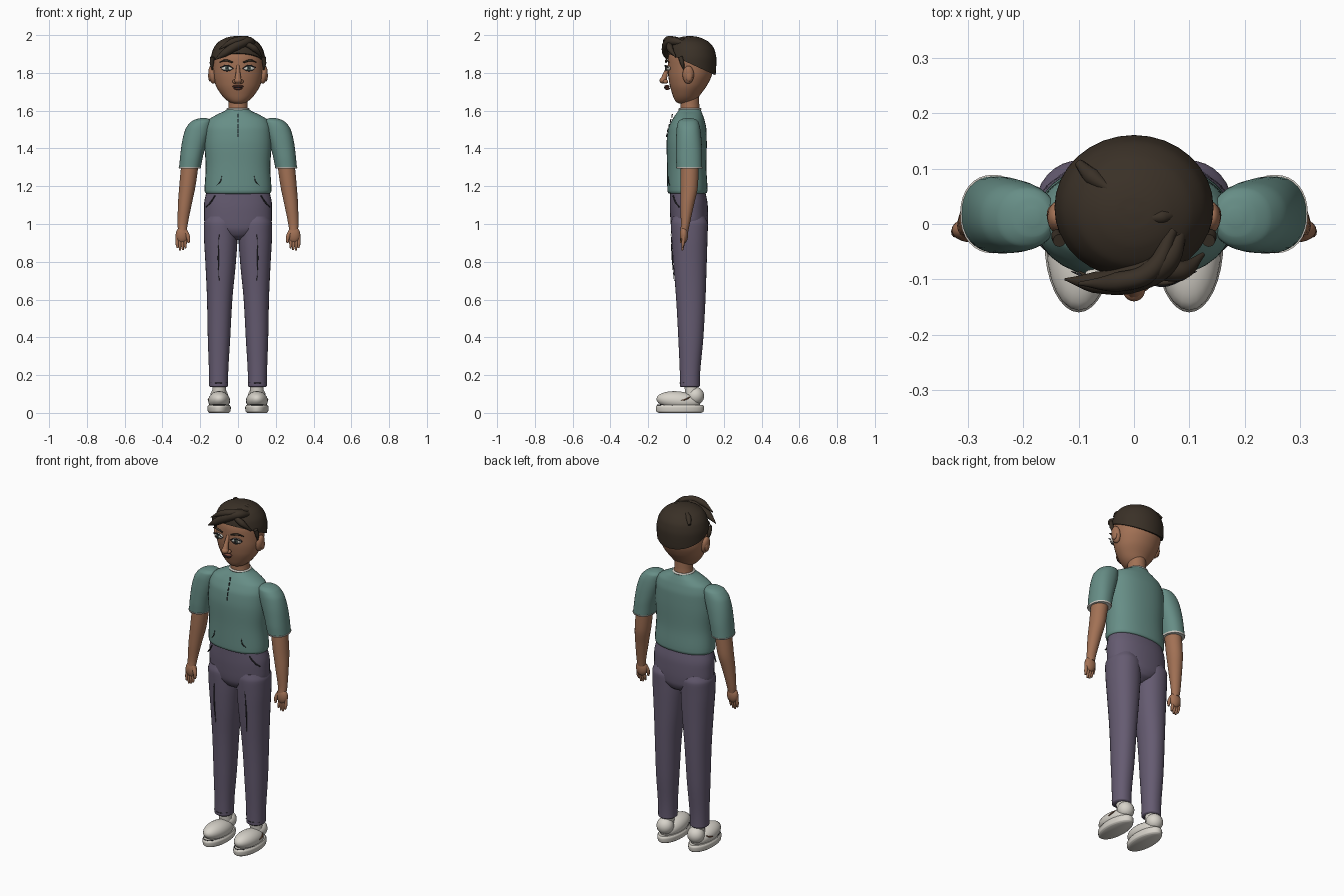
import bpy, bmesh, math
from mathutils import Vector


def material(name, r, g, b):
    m = bpy.data.materials.new(name)
    m.diffuse_color = (r, g, b, 1)
    return m


SKIN = material("skin", 0.36, 0.165, 0.09)
TEAL = material("teal cloth", 0.135, 0.27, 0.24)
PLUM = material("plum cloth", 0.13, 0.105, 0.165)
HAIR = material("dark hair", 0.042, 0.03, 0.02)
WHITE = material("off white", 0.68, 0.65, 0.59)
LINE = material("dark line", 0.03, 0.03, 0.035)
LIP = material("lips", 0.2, 0.07, 0.05)
IRIS = material("iris", 0.09, 0.13, 0.11)
LACE = material("brown trim", 0.2, 0.09, 0.05)


def finish(ob, mat, angle=50):
    ob.data.materials.clear()
    ob.data.materials.append(mat)
    bpy.ops.object.select_all(action='DESELECT')
    ob.select_set(True)
    bpy.context.view_layer.objects.active = ob
    bpy.ops.object.shade_smooth_by_angle(angle=math.radians(angle))
    return ob


def interpolate(rings, steps):
    """Smooth, overshoot-free interpolation of ring values along z."""
    n = len(rings)
    sec = [[(b - a) / (r1[0] - r0[0]) for a, b in zip(r0, r1)]
           for r0, r1 in zip(rings, rings[1:])]
    tan = [sec[0]]
    for p, q in zip(sec, sec[1:]):
        tan.append([2 * a * b / (a + b) if a * b > 0 else 0 for a, b in zip(p, q)])
    tan.append(sec[-1])
    out = []
    for i in range(n - 1):
        h = rings[i + 1][0] - rings[i][0]
        for k in range(steps):
            t = k / steps
            out.append([(2*t**3 - 3*t*t + 1) * a + (t**3 - 2*t*t + t) * h * ta
                        + (3*t*t - 2*t**3) * b + (t**3 - t*t) * h * tb
                        for a, b, ta, tb in zip(rings[i], rings[i+1], tan[i], tan[i+1])])
    return out + [list(rings[-1])]


def loft(name, rings, mat, power=2.0, seg=32, steps=5, cut=None):
    """Skin rings of (z, x0, x1, y0, y1) into a closed body."""
    bm = bmesh.new()
    loops = []
    for z, x0, x1, y0, y1 in interpolate(rings, steps):
        loop = []
        for i in range(seg):
            c, s = math.cos(math.tau * i / seg), math.sin(math.tau * i / seg)
            c = math.copysign(abs(c) ** (2 / power), c)
            s = math.copysign(abs(s) ** (2 / power), s)
            loop.append(bm.verts.new(((x0+x1)/2 + c*(x1-x0)/2, (y0+y1)/2 + s*(y1-y0)/2, z)))
        loops.append(loop)
    for a, b in zip(loops, loops[1:]):
        for i in range(seg):
            j = (i + 1) % seg
            bm.faces.new((a[i], a[j], b[j], b[i]))
    bm.faces.new(loops[0])
    bm.faces.new(loops[-1])
    if cut:
        r = bmesh.ops.bisect_plane(bm, geom=bm.verts[:] + bm.edges[:] + bm.faces[:],
                                   plane_co=cut[0], plane_no=cut[1], clear_inner=True)
        edges = [e for e in r['geom_cut'] if isinstance(e, bmesh.types.BMEdge)]
        bmesh.ops.contextual_create(bm, geom=edges)
    bmesh.ops.recalc_face_normals(bm, faces=bm.faces[:])
    me = bpy.data.meshes.new(name)
    bm.to_mesh(me)
    bm.free()
    ob = bpy.data.objects.new(name, me)
    bpy.context.collection.objects.link(ob)
    return finish(ob, mat)


def ball(name, loc, size, mat, rot=(0, 0, 0)):
    bpy.ops.mesh.primitive_uv_sphere_add(segments=24, ring_count=14, location=loc, rotation=rot)
    ob = bpy.context.object
    ob.name = name
    ob.scale = size
    return finish(ob, mat)


def tube(name, pts, radii, mat):
    cu = bpy.data.curves.new(name, 'CURVE')
    cu.dimensions = '3D'
    cu.bevel_depth, cu.bevel_resolution, cu.resolution_u = 1.0, 3, 8
    cu.use_fill_caps = True
    sp = cu.splines.new('BEZIER')
    sp.bezier_points.add(len(pts) - 1)
    for bp, p, r in zip(sp.bezier_points, pts, radii):
        bp.co, bp.radius = p, r
        bp.handle_left_type = bp.handle_right_type = 'AUTO'
    ob = bpy.data.objects.new(name, cu)
    bpy.context.collection.objects.link(ob)
    bpy.ops.object.select_all(action='DESELECT')
    ob.select_set(True)
    bpy.context.view_layer.objects.active = ob
    bpy.ops.object.convert(target='MESH')
    return finish(bpy.context.object, mat)


def sided(rings, s):
    return [(z, min(s*a, s*b), max(s*a, s*b), c, d) for z, a, b, c, d in rings]


def centred(rings):
    return [(z, -w, w, c, d) for z, w, c, d in rings]


# Head, neck and hair cap
loft("head", centred([(1.637, .02, -.035, .01), (1.648, .05, -.055, .045), (1.69, .092, -.073, .08),
     (1.74, .12, -.087, .115), (1.80, .133, -.095, .14), (1.87, .135, -.096, .147),
     (1.93, .12, -.08, .13), (1.97, .08, -.04, .09), (1.98, .02, 0, .04)]), SKIN)
loft("neck", centred([(1.58, .056, -.03, .075), (1.64, .05, -.028, .07), (1.71, .05, -.028, .07)]), SKIN)
loft("hair_cap", centred([(1.74, .13, -.09, .14), (1.80, .141, -.1, .158), (1.87, .144, -.102, .161),
     (1.92, .134, -.096, .152), (1.96, .108, -.078, .125), (1.983, .07, -.045, .085),
     (1.993, .035, -.01, .05), (1.995, .008, .015, .025)]), HAIR,
     cut=(Vector((0, -.1, 1.905)), Vector((0, .46, 1))))

# Hair locks
tube("fringe_lock", [(.085, -.01, 1.955), (.055, -.07, 1.968), (-.01, -.1, 1.945), (-.07, -.106, 1.905),
     (-.125, -.1, 1.868)], [.012, .024, .027, .02, .002], HAIR)
tube("upper_lock", [(.07, -.01, 1.972), (.03, -.085, 1.978), (-.03, -.105, 1.965), (-.1, -.108, 1.925)],
     [.01, .018, .018, .003], HAIR)
tube("side_lock", [(.03, -.085, 1.96), (.085, -.085, 1.93), (.125, -.055, 1.885)], [.014, .018, .004], HAIR)
tube("crown_lock", [(.02, .01, 1.985), (.05, .013, 1.982), (.08, .02, 1.966)], [.006, .013, .006], HAIR)
tube("back_lock", [(-.1, .11, 1.935), (-.075, .085, 1.96), (-.04, .06, 1.98)], [.008, .016, .006], HAIR)

# Torso with neckline
loft("shirt_body", centred([(1.158, .155, -.08, .095), (1.165, .173, -.095, .11), (1.18, .177, -.099, .114),
     (1.3, .171, -.1, .108), (1.42, .177, -.103, .11), (1.5, .174, -.095, .108), (1.55, .157, -.074, .098),
     (1.58, .11, -.055, .088), (1.6, .068, -.04, .08), (1.612, .055, -.032, .076)]), TEAL, 2.25)
bpy.ops.mesh.primitive_torus_add(location=(0, .021, 1.608), major_radius=.055, minor_radius=.006,
                                 major_segments=32, minor_segments=8)
bpy.context.object.name = "collar"
finish(bpy.context.object, WHITE)
for i in range(5):
    z = 1.46 + i * .026
    y = -.104 + max(0, z - 1.47) * .3
    tube("placket_stitch", [(0, y, z), (0, y + .004, z + .018)], [.003, .003], LINE)

# Hips
loft("hips", centred([(.915, .03, -.02, .06), (.94, .09, -.06, .1), (.98, .165, -.078, .115),
     (1.03, .18, -.083, .117), (1.1, .18, -.086, .115), (1.18, .165, -.085, .1)]), PLUM, 2.2)

# Face centre
tube("nose_bridge", [(0, -.09, 1.84), (0, -.107, 1.80), (0, -.119, 1.762)], [.008, .012, .018], SKIN)
ball("nose_tip", (0, -.12, 1.76), (.02, .02, .017), SKIN)
ball("upper_lip", (0, -.1, 1.729), (.03, .014, .007), LIP)
ball("lower_lip", (0, -.099, 1.718), (.023, .014, .008), LIP)
tube("mouth_line", [(-.027, -.107, 1.724), (0, -.114, 1.723), (.027, -.107, 1.724)], [.002, .003, .002], LINE)

for s, side in ((-1, "left"), (1, "right")):
    def P(*pts):
        return [(s * x, y, z) for x, y, z in pts]

    def part(n):
        return side + "_" + n

    # Facial features
    ball(part("ear"), (s*.136, .012, 1.79), (.02, .03, .048), SKIN, (0, s*.15, 0))
    ball(part("ear_lobe"), (s*.148, .016, 1.785), (.01, .018, .03), SKIN)
    ball(part("nostril"), (s*.017, -.108, 1.754), (.012, .014, .011), SKIN)
    ball(part("eye"), (s*.058, -.095, 1.824), (.031, .012, .013), WHITE, (0, 0, s*.2))
    ball(part("iris"), (s*.058, -.106, 1.824), (.012, .004, .012), IRIS)
    ball(part("pupil"), (s*.058, -.11, 1.824), (.006, .002, .006), LINE)
    tube(part("lash"), P((.024, -.106, 1.823), (.055, -.11, 1.839), (.094, -.096, 1.829)), [.002, .004, .003], LINE)
    tube(part("lower_lid"), P((.03, -.106, 1.818), (.058, -.108, 1.81), (.086, -.098, 1.818)),
         [.001, .0022, .001], LINE)
    tube(part("brow"), P((.028, -.106, 1.855), (.065, -.104, 1.866), (.1, -.086, 1.856)), [.004, .006, .002], HAIR)
    tube(part("sideburn"), P((.135, -.03, 1.885), (.139, -.02, 1.85), (.136, -.012, 1.815)),
         [.012, .011, .003], HAIR)

    # Sleeve, cuff and arm
    loft(part("sleeve"), sided([(1.3, .197, .312, -.05, .086), (1.36, .185, .306, -.053, .086),
         (1.43, .165, .297, -.053, .083), (1.5, .145, .279, -.05, .076), (1.54, .14, .25, -.042, .066),
         (1.555, .15, .222, -.025, .05), (1.561, .172, .196, 0, .025)], s), TEAL, 2.2)
    loft(part("cuff"), sided([(1.294, .199, .312, -.05, .086), (1.302, .195, .3145, -.053, .089)], s),
         WHITE, 2.2, steps=1)
    loft(part("arm"), sided([(.96, .272, .317, -.03, .012), (1.0, .266, .32, -.027, .02),
         (1.1, .246, .318, -.03, .042), (1.2, .225, .311, -.03, .063), (1.32, .208, .3, -.028, .068)], s), SKIN)
    ball(part("palm"), (s*.296, -.011, .942), (.034, .022, .044), SKIN)
    for i, tip in enumerate((.872, .862, .86, .873)):
        x = .279 + i * .014
        tube(part("finger"), P((x, -.012, .935), (x + .001, -.016, .895), (x - .001, -.02, tip)),
             [.0095, .009, .005], SKIN)
    tube(part("thumb"), P((.278, -.016, .96), (.264, -.022, .93), (.262, -.026, .9)), [.012, .011, .006], SKIN)

    # Trouser leg with hem
    loft(part("leg"), sided([(.136, .06, .146, -.025, .067), (.143, .053, .153, -.032, .073),
         (.16, .053, .153, -.032, .073), (.4, .041, .16, -.041, .092), (.6, .03, .164, -.052, .103),
         (.8, .011, .173, -.068, .11), (.93, .003, .18, -.077, .114), (1.0, .005, .181, -.08, .116),
         (1.04, .03, .165, -.07, .1)], s), PLUM, 2.15)
    tube(part("hem_line"), P((.06, -.011, .16), (.103, -.033, .158), (.146, -.011, .16)), [.002] * 3, LINE)

    # Cloth creases and pocket edge
    tube(part("leg_crease"), P((.1, -.08, .945), (.104, -.073, .82), (.1, -.063, .7)), [.001, .0035, .001], LINE)
    tube(part("pocket_edge"), P((.122, -.068, 1.15), (.145, -.056, 1.115), (.17, -.036, 1.09)),
         [.003, .004, .003], LINE)
    tube(part("shirt_fold"), P((.086, -.093, 1.255), (.094, -.093, 1.225), (.113, -.086, 1.205)),
         [.001, .003, .001], LINE)

    # Shoe
    loft(part("sole"), sided([(0, .048, .152, -.145, .082), (.008, .04, .16, -.157, .093),
         (.03, .038, .162, -.16, .096), (.042, .044, .156, -.152, .09)], s), WHITE)
    ball(part("shoe_upper"), (s*.1, -.04, .064), (.058, .117, .05), WHITE, (-.1, 0, 0))
    ball(part("shoe_heel"), (s*.1, .05, .09), (.047, .046, .047), WHITE)
    tube(part("sole_line"), P((.046, -.07, .04), (.1, -.153, .042), (.154, -.07, .04)), [.002] * 3, LINE)
    tube(part("shoe_trim"), P((.158, -.025, .066), (.156, 0, .072), (.146, .022, .085)), [.002, .004, .002], LACE)
    tube(part("ankle"), P((.1, .03, .1), (.1, .025, .16)), [.036, .036], WHITE)
